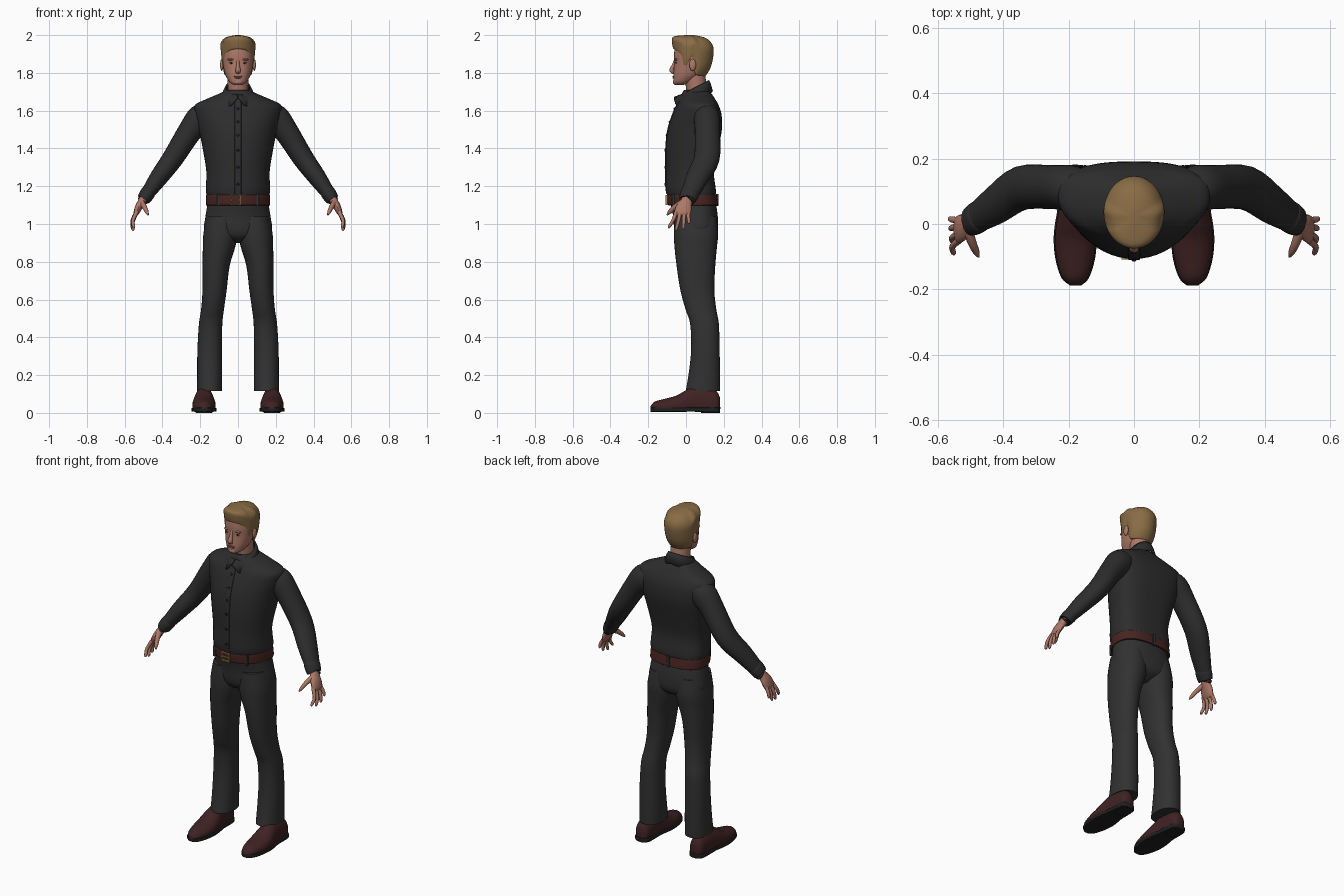
import bpy, bmesh, math
from mathutils import Vector

def material(name, r, g, b):
    m = bpy.data.materials.new(name)
    m.diffuse_color = (r, g, b, 1)
    return m

SHIRT = material("shirt_black", .026, .026, .027)
TROUSER = material("trouser_charcoal", .031, .031, .032)
LEATHER = material("belt_brown", .065, .018, .015)
BRASS = material("buckle_brass", .42, .25, .08)
SHOE = material("shoe_oxblood", .05, .016, .016)
SOLE = material("sole_black", .014, .014, .014)
SKIN = material("skin", .42, .19, .14)
HAIR = material("hair_blond", .25, .15, .06)
EYE = material("eye_grey", .2, .17, .16)
LIP = material("lip_rose", .30, .11, .09)

def finish(name, bm, mat):
    bmesh.ops.recalc_face_normals(bm, faces=bm.faces)
    me = bpy.data.meshes.new(name)
    bm.to_mesh(me)
    bm.free()
    me.materials.append(mat)
    ob = bpy.data.objects.new(name, me)
    bpy.context.collection.objects.link(ob)
    bpy.ops.object.select_all(action='DESELECT')
    ob.select_set(True)
    bpy.context.view_layer.objects.active = ob
    bpy.ops.object.shade_smooth_by_angle(angle=math.radians(45))
    return ob

def spline(rows, sub=4):
    """Smoothly interpolate rows of numbers."""
    out = []
    for i in range(len(rows) - 1):
        p0, p1, p2, p3 = (rows[max(0, min(len(rows) - 1, i + k))] for k in (-1, 0, 1, 2))
        for s in range(sub):
            t = s / sub
            out.append([b + .5 * t * (c - a + t * (2*a - 5*b + 4*c - d + t * (3*(b - c) + d - a)))
                        for a, b, c, d in zip(p0, p1, p2, p3)])
    return out + [list(rows[-1])]

def lerp(table, t):
    for (a, va), (b, vb) in zip(table, table[1:]):
        if t <= b:
            return va + (vb - va) * max(0, (t - a) / (b - a))
    return table[-1][1]

def skin_rings(name, rings, mat):
    bm = bmesh.new()
    vs = [[bm.verts.new(c) for c in ring] for ring in rings]
    n = len(vs[0])
    for a, b in zip(vs, vs[1:]):
        for i in range(n):
            bm.faces.new((a[i], a[(i+1) % n], b[(i+1) % n], b[i]))
    bm.faces.new(vs[0])
    bm.faces.new(vs[-1])
    return finish(name, bm, mat)

def sgnpow(v, e):
    return math.copysign(abs(v) ** e, v)

def loft(name, rows, mat, axis='z', k=.5, pf=2, pb=2, n=32, post=None):
    """Rows are (position, low a, high a, low b, high b) along the axis."""
    rings = []
    for t, a0, a1, b0, b1 in spline(rows):
        ring = []
        cb = b0 + (b1 - b0) * k
        for i in range(n):
            ang = 2 * math.pi * i / n
            c, s = math.cos(ang), math.sin(ang)
            p = 2 / (pf if s < 0 else pb)
            a = (a0 + a1) / 2 + (a1 - a0) / 2 * sgnpow(c, p)
            b = cb + (b1 - cb if s > 0 else cb - b0) * sgnpow(s, p)
            z = post(-s, t) if post else t
            ring.append((a, b, z) if axis == 'z' else (a, t, b))
        rings.append(ring)
    return skin_rings(name, rings, mat)

def tube(name, pts, mat, side=1, n=16):
    """Points are (x, y, z, radius, radius toward y)."""
    rows = spline(pts)
    ps = [Vector((r[0] * side, r[1], r[2])) for r in rows]
    rings = []
    for i, r in enumerate(rows):
        t = (ps[min(i+1, len(ps)-1)] - ps[max(i-1, 0)]).normalized()
        u = t.cross(Vector((0, 1, 0))).normalized()
        v = u.cross(t)
        rings.append([ps[i] + u * r[3] * math.cos(a) + v * r[4] * math.sin(a)
                      for a in (2 * math.pi * j / n for j in range(n))])
    return skin_rings(name, rings, mat)

def blob(name, loc, size, mat):
    bm = bmesh.new()
    bmesh.ops.create_uvsphere(bm, u_segments=16, v_segments=10, radius=1)
    for v in bm.verts:
        v.co = Vector(loc) + v.co * Vector(size)
    return finish(name, bm, mat)

def box(name, loc, size, mat):
    bm = bmesh.new()
    bmesh.ops.create_cube(bm, size=1)
    for v in bm.verts:
        v.co = Vector(loc) + v.co * Vector(size)
    return finish(name, bm, mat)

def sym(rows):
    return [(z, -w, w, f, b) for z, w, f, b in rows]

# Shirt body, button strip and buttons
torso = [(1.14, .163, -.095, .155), (1.18, .17, -.106, .158), (1.28, .168, -.106, .148),
         (1.4, .187, -.106, .17), (1.5, .207, -.095, .19), (1.58, .227, -.07, .188),
         (1.63, .228, -.048, .172), (1.66, .17, -.033, .155), (1.69, .10, -.022, .135), (1.71, .06, -.01, .118)]
loft("shirt_body", sym(torso), SHIRT, k=.6, pf=2, pb=2.8, n=48)
front = [(z, f) for z, w, f, b in torso]
loft("shirt_button_strip", [(z, -.018, .018, lerp(front, z) - .004, lerp(front, z) + .02)
     for z in (1.16, 1.2, 1.28, 1.4, 1.5, 1.58, 1.63, 1.66)], SHIRT, pf=8, pb=8, n=16)
for z in (1.21, 1.3, 1.39, 1.47, 1.54, 1.61):
    blob("shirt_button", (0, lerp(front, z) - .005, z), (.007, .004, .007), SOLE)

# Folded collar with two points
bm = bmesh.new()
low = [(.06, 1.672), (.5, 1.622), (1.1, 1.65), (math.pi, 1.705)]
cols = []
for i in range(41):
    a = .06 + (2 * math.pi - .12) * i / 40
    d = min(a, 2 * math.pi - a)
    sx, cy = math.sin(a), math.cos(a)
    top = 1.725 - .037 * cy
    zb = lerp(low, d)
    col = []
    for s in (0, .3, 1):
        bulge = s ** .7
        rx = .066 + .026 * bulge
        ry = (.07 + .045 * bulge) if cy > 0 else (.072 + .02 * bulge)
        col.append(bm.verts.new((rx * sx, .05 - ry * cy, top + (zb - top) * s)))
    cols.append(col)
for a, b in zip(cols, cols[1:]):
    for j in range(2):
        bm.faces.new((a[j], b[j], b[j+1], a[j+1]))
collar = finish("shirt_collar", bm, SHIRT)
collar.modifiers.new("thickness", 'SOLIDIFY').thickness = .008

# Trousers hip, belt and buckle
loft("trouser_hips", sym([(.90, .06, -.0, .10), (.93, .13, -.045, .15), (.97, .178, -.062, .168),
     (1.04, .172, -.068, .168), (1.10, .163, -.08, .16), (1.14, .16, -.088, .152)]),
     TROUSER, k=.55, pb=2.4, n=40)
loft("belt", sym([(1.10, .166, -.09, .166), (1.104, .17, -.097, .169), (1.15, .169, -.1, .163),
     (1.155, .165, -.095, .16)]), LEATHER, k=.58, pb=2.6, n=48)
for x in (-.034, .012):
    box("buckle_side", (x, -.103, 1.127), (.007, .012, .052), BRASS)
for z in (1.104, 1.15):
    box("buckle_bar", (-.011, -.103, z), (.052, .012, .006), BRASS)
box("buckle_prong", (-.011, -.105, 1.127), (.044, .008, .006), BRASS)
for x, y in ((.105, -.068), (-.105, -.068), (0, .166)):
    box("belt_loop", (x, y, 1.127), (.014, .014, .064), TROUSER)

def mirrored(rows, s):
    return [(t, min(a*s, b*s), max(a*s, b*s), c, d) for t, a, b, c, d in rows]

for s, side in ((1, "left"), (-1, "right")):
    # Trouser leg
    leg = [(1.04, .01, .165, -.06, .16), (.95, .002, .183, -.064, .17), (.88, .014, .186, -.061, .164),
           (.78, .044, .188, -.05, .155), (.65, .06, .188, -.03, .15), (.55, .074, .195, -.003, .16),
           (.47, .083, .207, .022, .174), (.33, .085, .215, .027, .178), (.2, .084, .216, .013, .18),
           (.115, .084, .217, -.002, .18)]
    loft(side + "_trouser_leg", mirrored(leg, s), TROUSER, pf=2.2, pb=2.2)
    # Shoe upper, sole and heel
    shoe = [(-.188, .165, .192, .02, .035), (-.165, .142, .218, .015, .06), (-.11, .124, .236, .012, .075),
            (-.05, .118, .242, .012, .092), (0, .122, .238, .012, .12), (.05, .13, .23, .012, .14),
            (.13, .135, .225, .012, .13), (.165, .142, .218, .015, .11), (.18, .16, .2, .02, .08)]
    loft(side + "_shoe", mirrored(shoe, s), SHOE, axis='y', k=.35, pf=4, pb=2)
    sole = [(y, a - .004, b + .004, .006 if y < .1 else .002, .028) for y, a, b, c, d in shoe]
    loft(side + "_sole", mirrored(sole, s), SOLE, axis='y', pf=8, pb=8)
    loft(side + "_heel", mirrored([(0, .138, .222, .08, .18), (.03, .136, .224, .076, .182)], s), SOLE, pf=3, pb=2.4)
    # Sleeve and cuff
    tube(side + "_sleeve", [(.15, .10, 1.585, .05, .06), (.195, .11, 1.56, .076, .07), (.255, .113, 1.49, .064, .067),
         (.345, .11, 1.348, .056, .068), (.42, .06, 1.245, .048, .06), (.48, .02, 1.16, .036, .047)], SHIRT, s, 24)
    tube(side + "_cuff", [(.472, .025, 1.172, .037, .047), (.478, .021, 1.163, .040, .05),
         (.497, .009, 1.134, .036, .046), (.499, .008, 1.131, .03, .04)], SHIRT, s, 24)
    # Hand with thumb and fingers
    tube(side + "_palm", [(.485, .015, 1.16, .022, .028), (.508, .002, 1.12, .021, .031), (.525, -.01, 1.09, .02, .041),
         (.538, -.018, 1.06, .015, .043), (.543, -.02, 1.045, .009, .036)], SKIN, s)
    for nm, yb, yt, xt, zt in (("index", -.05, -.088, .552, .978), ("middle", -.03, -.052, .556, .965),
                               ("ring", -.009, -.014, .56, .973), ("little", .011, .016, .562, 1.0)):
        zm = (1.06 + zt) / 2
        tube(side + "_" + nm + "_finger", [(.535, yb, 1.065, .011, .011), (.556, (yb + yt) / 2, zm, .0095, .0095),
             (xt, yt, zt + .008, .008, .008), (xt - .002, yt, zt, .003, .003)], SKIN, s, 10)
    tube(side + "_thumb", [(.51, -.015, 1.115, .016, .018), (.495, -.058, 1.09, .013, .014),
         (.483, -.085, 1.065, .010, .011), (.476, -.1, 1.048, .004, .004)], SKIN, s, 10)
    # Ear, eye and brow
    blob(side + "_ear", (s * .086, .035, 1.842), (.009, .018, .031), SKIN)
    blob(side + "_eye", (s * .034, -.051, 1.853), (.013, .006, .0055), EYE)
    blob(side + "_pupil", (s * .034, -.0555, 1.853), (.005, .003, .005), SOLE)
    blob(side + "_brow", (s * .035, -.052, 1.871), (.021, .009, .006), SKIN)

# Neck, head and facial features
tube("neck", [(0, .065, 1.64, .054, .056), (0, .058, 1.7, .054, .055), (0, .045, 1.8, .056, .055)], SKIN, 1, 24)
loft("head", sym([(1.735, .018, -.058, -.02), (1.748, .042, -.066, .025), (1.775, .06, -.067, .07),
     (1.80, .07, -.066, .095), (1.85, .081, -.062, .12), (1.9, .084, -.063, .13),
     (1.95, .076, -.052, .12), (1.985, .03, 0, .06)]), SKIN, pf=2.2, n=36)
tube("nose", [(0, -.054, 1.872, .008, .008), (0, -.066, 1.84, .009, .009), (0, -.076, 1.816, .014, .012),
     (0, -.07, 1.803, .013, .008), (0, -.06, 1.80, .006, .004)], SKIN, 1, 14)
blob("upper_lip", (0, -.066, 1.781), (.023, .006, .0035), LIP)
blob("lower_lip", (0, -.066, 1.774), (.019, .006, .0035), LIP)
blob("chin", (0, -.056, 1.752), (.025, .014, .014), SKIN)

# Hair cap whose lower edge follows the hairline
hairline = [(-1, 1.785), (-.35, 1.79), (-.15, 1.865), (.05, 1.87), (.12, 1.835), (.4, 1.84), (.5, 1.885), (.8, 1.92), (1, 1.927)]
loft("hair", sym([(1.788, .07, -.06, .1), (1.79, .078, -.067, .106), (1.83, .087, -.071, .13), (1.88, .091, -.074, .143),
     (1.93, .092, -.075, .146), (1.965, .078, -.071, .13), (1.987, .054, -.054, .10), (2, .012, 0, .045)]),
     HAIR, n=64, post=lambda f, z: 2 - (2 - z) * (2 - lerp(hairline, f)) / .212)
